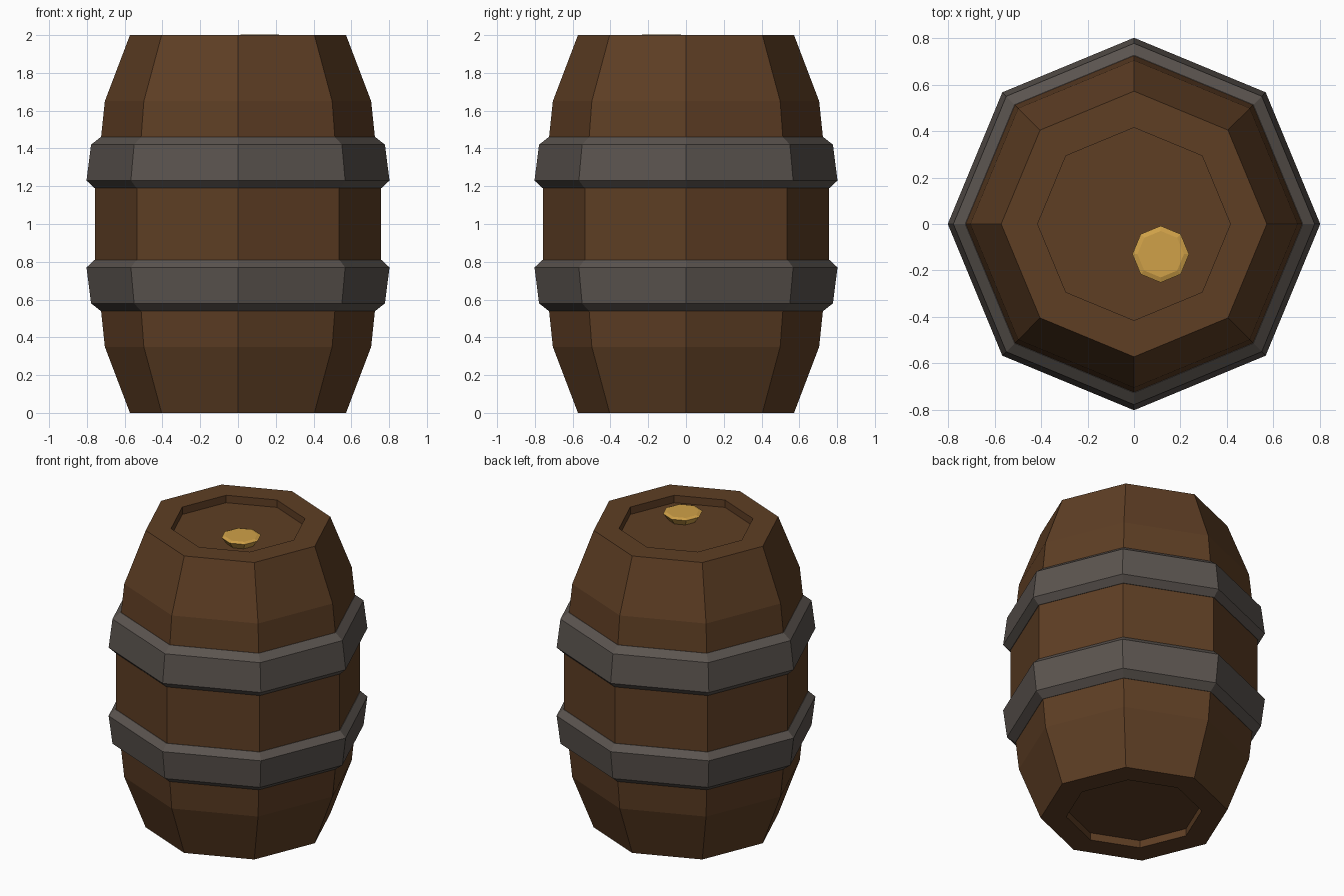
import bpy, bmesh, math

if "Cube" in bpy.data.objects:
    bpy.data.objects.remove(bpy.data.objects["Cube"])

SIDES = 8


def material(name, rgb):
    """Flat material from 0-255 sRGB values."""
    lin = []
    for c in rgb:
        c /= 255
        lin.append(c / 12.92 if c <= 0.04045 else ((c + 0.055) / 1.055) ** 2.4)
    m = bpy.data.materials.new(name)
    m.diffuse_color = (*lin, 1)
    m.use_nodes = True
    m.node_tree.nodes["Principled BSDF"].inputs["Base Color"].default_value = m.diffuse_color
    return m


def lathe(name, profile, mat, centre=(0, 0), closed=False):
    """Revolve (radius, z) points into an octagonal solid, capped or ring-closed."""
    bm = bmesh.new()
    rings = []
    for r, z in profile:
        rings.append([bm.verts.new((centre[0] + r * math.cos(2 * math.pi * i / SIDES),
                                    centre[1] + r * math.sin(2 * math.pi * i / SIDES), z))
                      for i in range(SIDES)])
    pairs = list(zip(rings, rings[1:]))
    if closed:
        pairs.append((rings[-1], rings[0]))
    else:
        bm.faces.new(rings[0][::-1])
        bm.faces.new(rings[-1])
    for a, b in pairs:
        for i in range(SIDES):
            j = (i + 1) % SIDES
            bm.faces.new((a[i], a[j], b[j], b[i]))
    bmesh.ops.recalc_face_normals(bm, faces=bm.faces[:])
    mesh = bpy.data.meshes.new(name)
    bm.to_mesh(mesh)
    bm.free()
    mesh.materials.append(mat)
    obj = bpy.data.objects.new(name, mesh)
    bpy.context.collection.objects.link(obj)
    return obj


def flip(profile):
    """Mirror a profile about the barrel's middle height."""
    return [(r, 2 - z) for r, z in reversed(profile)]


wood = material("brown wood", (94, 62, 36))
iron = material("dark iron", (91, 84, 79))
gold = material("golden cork", (208, 161, 72))

# Barrel body, with a recessed head at both ends
half = [(0.415, 0.05), (0.415, 0), (0.572, 0), (0.705, 0.35), (0.725, 0.54), (0.757, 0.81)]
lathe("barrel_body", half + flip(half), wood)

# Two bevelled hoops
hoop = [(0.70, 0.54), (0.727, 0.54), (0.778, 0.58), (0.802, 0.77), (0.76, 0.81), (0.70, 0.81)]
lathe("lower_hoop", hoop, iron, closed=True)
lathe("upper_hoop", flip(hoop), iron, closed=True)

# Tapered bung in the top head
lathe("bung", [(0.08, 1.94), (0.122, 1.995), (0.10, 2.003)], gold, centre=(0.115, -0.13))
